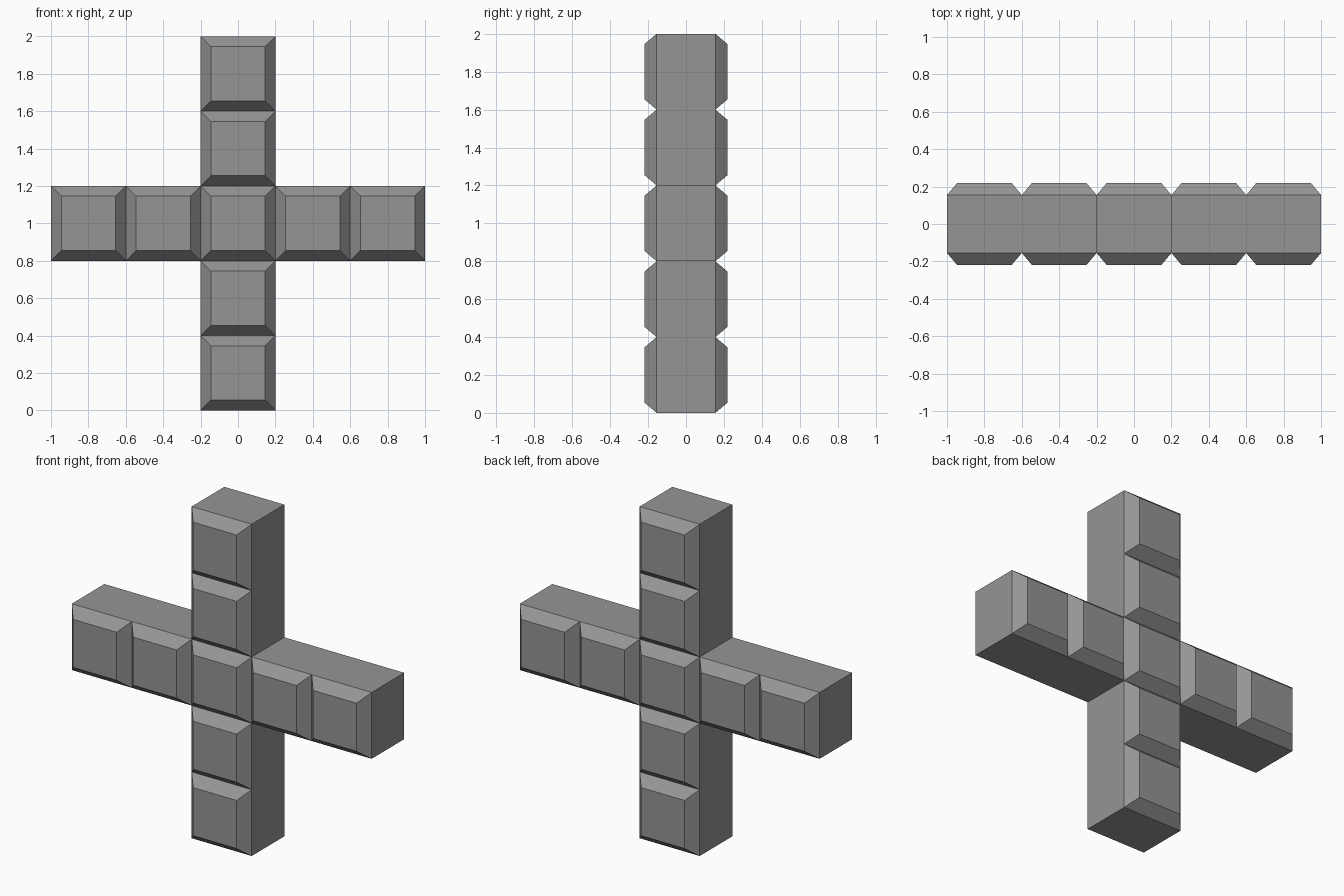
import bpy
import bmesh

cube = bpy.data.objects.get("Cube")
if cube:
    bpy.data.objects.remove(cube, do_unlink=True)

CELL = 0.4        # width of one block
CORE = 0.155      # half depth of the straight core
FACE = 0.22       # half depth at the raised panels
INSET = 0.055     # width of the sloped border

grey = bpy.data.materials.new("stone_grey")
grey.use_nodes = True
colour = (0.3, 0.3, 0.3, 1)
grey.diffuse_color = colour
grey.node_tree.nodes["Principled BSDF"].inputs["Base Color"].default_value = colour

# Block positions along the two crossing bars
cells = {(i, 0) for i in range(-2, 3)} | {(0, k) for k in range(-2, 3)}
corners = [(-1, -1), (1, -1), (1, 1), (-1, 1)]
sides = [(0, -1), (1, 0), (0, 1), (-1, 0)]

bm = bmesh.new()


def ring(cell, half, y):
    """Square loop of vertices around a block centre at depth y."""
    cx, cz = cell[0] * CELL, 1 + cell[1] * CELL
    return [bm.verts.new((cx + a * half, y, cz + b * half)) for a, b in corners]


def bridge(lower, upper, n):
    m = (n + 1) % 4
    bm.faces.new((lower[n], lower[m], upper[m], upper[n]))


for cell in sorted(cells):
    front = ring(cell, CELL / 2, -CORE)
    back = ring(cell, CELL / 2, CORE)
    # Outer walls only where no block adjoins
    for n, (dx, dz) in enumerate(sides):
        if (cell[0] + dx, cell[1] + dz) not in cells:
            bridge(front, back, n)
    # Raised panel with sloped borders, front and back
    for base, y in ((front, -FACE), (back, FACE)):
        panel = ring(cell, CELL / 2 - INSET, y)
        bm.faces.new(panel)
        for n in range(4):
            bridge(base, panel, n)

bmesh.ops.remove_doubles(bm, verts=bm.verts, dist=0.001)
bmesh.ops.recalc_face_normals(bm, faces=bm.faces)

mesh = bpy.data.meshes.new("block_cross")
bm.to_mesh(mesh)
bm.free()
mesh.materials.append(grey)
cross = bpy.data.objects.new("block_cross", mesh)
bpy.context.collection.objects.link(cross)
